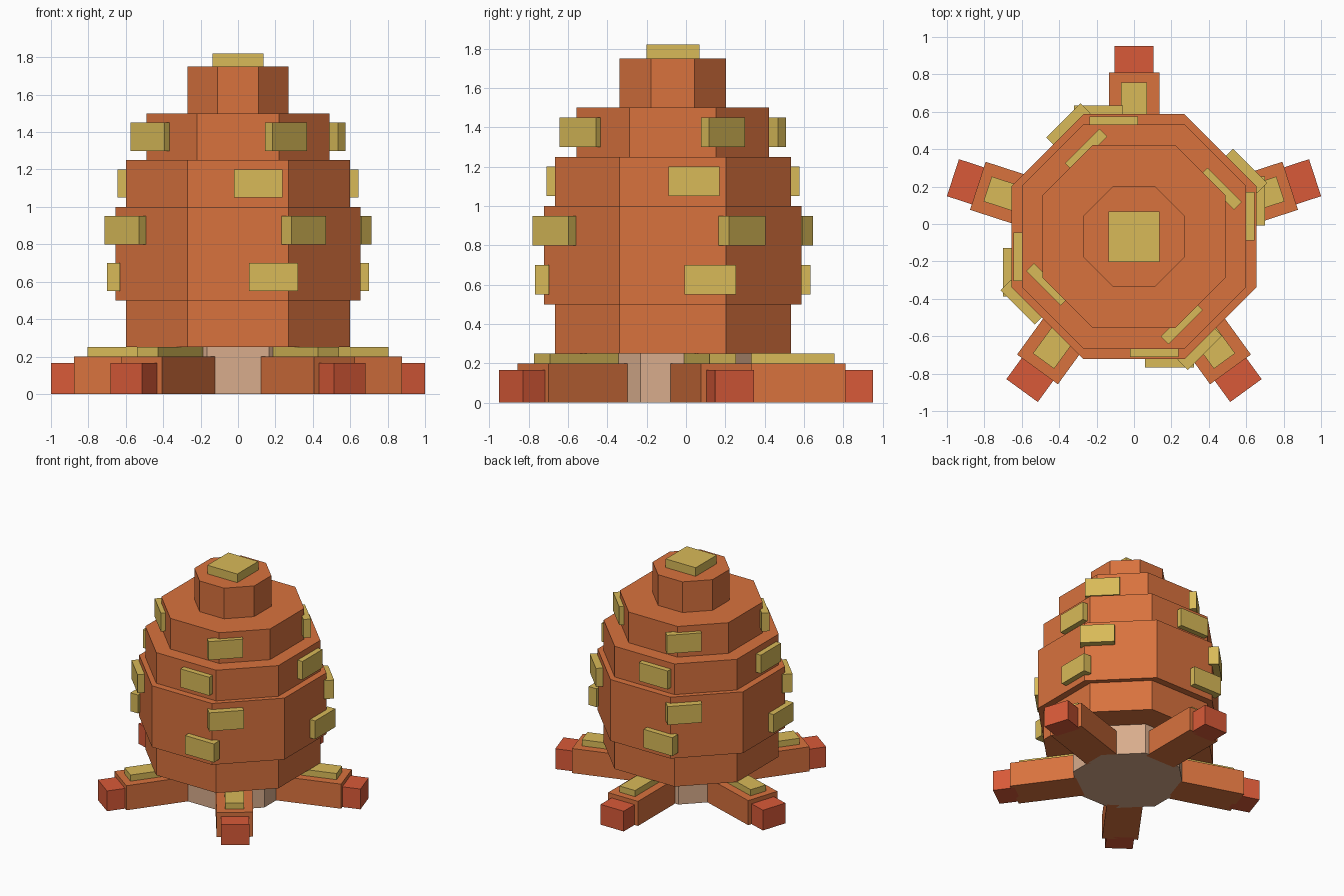
import bpy
import bmesh
from math import radians, pi
from mathutils import Matrix, Vector

cube = bpy.data.objects.get("Cube")
if cube:
    bpy.data.objects.remove(cube, do_unlink=True)

CENTRE_Y = -0.067


def material(name, rgb):
    m = bpy.data.materials.new(name)
    m.use_nodes = True
    m.diffuse_color = (*rgb, 1)
    m.node_tree.nodes["Principled BSDF"].inputs["Base Color"].default_value = (*rgb, 1)
    return m


orange = material("clay orange", (0.687, 0.168, 0.048))
yellow = material("mustard yellow", (0.687, 0.491, 0.098))
red = material("brick red", (0.687, 0.102, 0.040))
beige = material("pale beige", (0.687, 0.413, 0.262))


def finish(bm, name, mat):
    bmesh.ops.recalc_face_normals(bm, faces=bm.faces)
    mesh = bpy.data.meshes.new(name)
    bm.to_mesh(mesh)
    bm.free()
    mesh.materials.append(mat)
    obj = bpy.data.objects.new(name, mesh)
    obj.location.y = CENTRE_Y
    bpy.context.collection.objects.link(obj)


def octagon(name, mat, half, flat, z0, z1):
    """Eight-sided block: half width and half length of its straight sides."""
    bm = bmesh.new()
    ring = []
    for k in range(4):
        turn = Matrix.Rotation(k * pi / 2, 3, "Z")
        ring += [turn @ Vector((half, s * flat, z0)) for s in (-1, 1)]
    base = bm.faces.new([bm.verts.new(p) for p in ring])
    top = bmesh.ops.extrude_face_region(bm, geom=[base], use_keep_orig=True)["geom"]
    verts = [v for v in top if isinstance(v, bmesh.types.BMVert)]
    bmesh.ops.translate(bm, verts=verts, vec=(0, 0, z1 - z0))
    finish(bm, name, mat)


def block(name, mat, angle, r, side, z):
    """Box given by radial, sideways and height ranges, turned about the centre."""
    bm = bmesh.new()
    bmesh.ops.create_cube(bm, size=1)
    ranges = (r, side, z)
    size = [b - a for a, b in ranges]
    mid = Vector([(a + b) / 2 for a, b in ranges])
    place = Matrix.Rotation(radians(angle), 4, "Z") @ Matrix.Translation(mid)
    bmesh.ops.transform(bm, matrix=place @ Matrix.Diagonal((*size, 1)), verts=bm.verts)
    finish(bm, name, mat)


# Central foot and stacked body tiers
octagon("foot_column", beige, 0.40, 0.165, 0, 0.25)
for name, half, flat, z0, z1 in (
    ("body_base", 0.60, 0.27, 0.25, 0.5),
    ("body_belly", 0.655, 0.27, 0.5, 1.0),
    ("body_chest", 0.60, 0.27, 1.0, 1.25),
    ("body_shoulder", 0.49, 0.22, 1.25, 1.5),
    ("body_crown", 0.27, 0.11, 1.5, 1.75),
):
    octagon(name, orange, half, flat, z0, z1)

# Square cap
block("cap", yellow, 0, (-0.135, 0.135), (-0.135, 0.135), (1.75, 1.82))

# Five radial legs with toes and top plates
for k in range(5):
    a = 90 + 72 * k
    block(f"leg_{k + 1}", orange, a, (0.37, 0.878), (-0.135, 0.135), (0, 0.2))
    block(f"toe_{k + 1}", red, a, (0.85, 1.018), (-0.104, 0.104), (0, 0.165))
    block(f"leg_plate_{k + 1}", yellow, a, (0.38, 0.823), (-0.07, 0.07), (0.2, 0.25))

# Raised body plates, each row repeated on four sides
for name, turn, inner, outer, shift, z in (
    ("belly_low_plate", 0, 0.63, 0.70, 0.19, 0.55),
    ("belly_high_plate", 45, 0.63, 0.707, -0.172, 0.80),
    ("chest_plate", 0, 0.58, 0.643, 0.108, 1.05),
    ("shoulder_plate", 45, 0.48, 0.537, -0.147, 1.30),
):
    for k in range(4):
        block(f"{name}_{k + 1}", yellow, turn + 90 * k, (inner, outer),
              (shift - 0.13, shift + 0.13), (z, z + 0.15))
